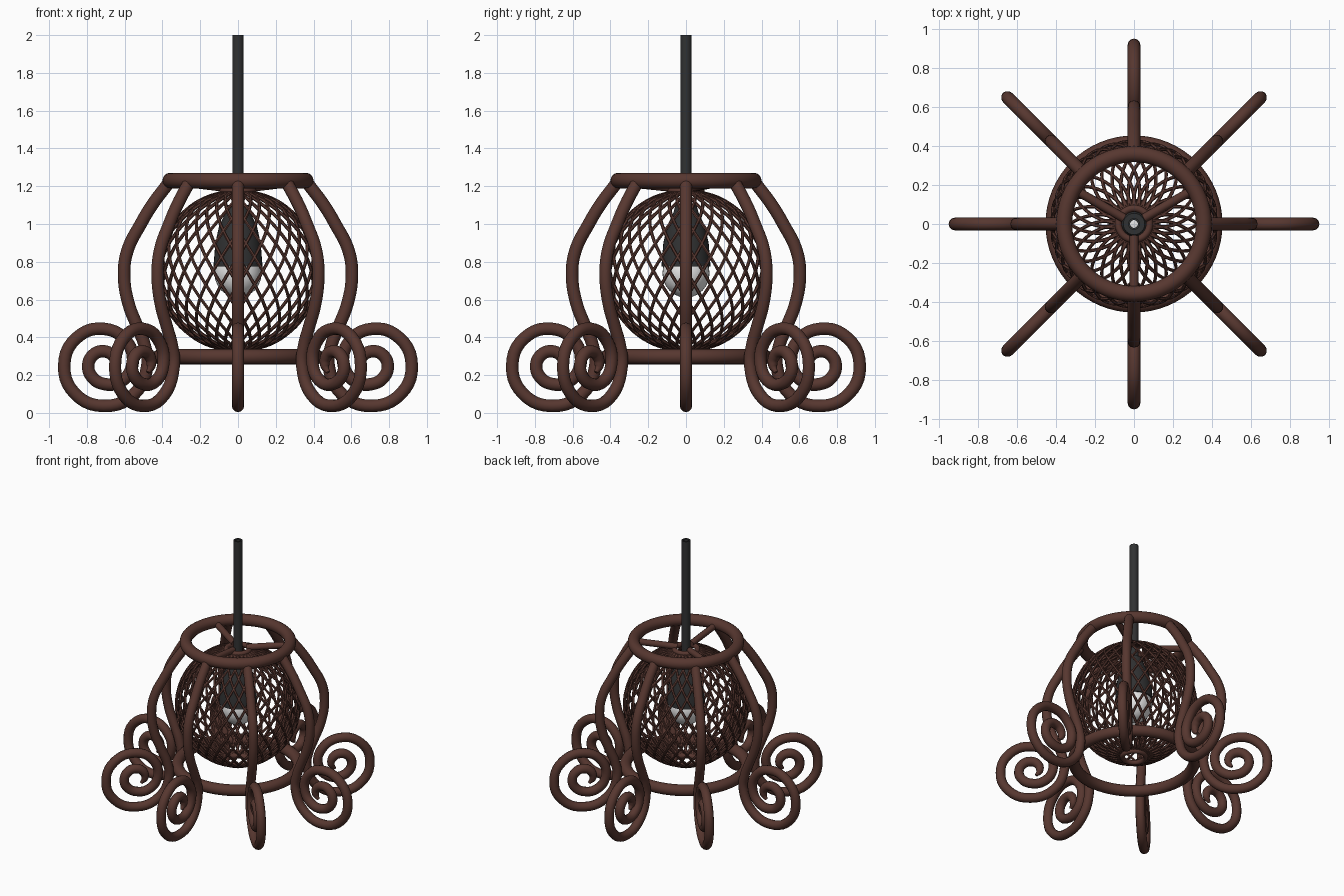
import bpy, bmesh, math
from math import sin, cos, pi, radians

if "Cube" in bpy.data.objects:
    bpy.data.objects.remove(bpy.data.objects["Cube"])

def material(name, col):
    m = bpy.data.materials.new(name)
    m.diffuse_color = (*col, 1)
    m.use_nodes = True
    m.node_tree.nodes["Principled BSDF"].inputs["Base Color"].default_value = m.diffuse_color
    return m

BROWN = material("rust_brown", (0.095, 0.038, 0.029))
GREY = material("dark_grey", (0.03, 0.031, 0.032))
WHITE = material("bulb_white", (0.8, 0.8, 0.8))

def activate(ob):
    bpy.ops.object.select_all(action='DESELECT')
    ob.select_set(True)
    bpy.context.view_layer.objects.active = ob

def tubes(name, paths, radius, mat, res=4, bevel=3, tapers=None):
    """Round tubes swept along smooth paths, as one mesh."""
    cu = bpy.data.curves.new(name, 'CURVE')
    cu.dimensions = '3D'
    cu.bevel_depth, cu.bevel_resolution = radius, bevel
    cu.resolution_u, cu.use_fill_caps = res, True
    for pts in paths:
        sp = cu.splines.new('BEZIER')
        sp.bezier_points.add(len(pts) - 1)
        for i, (b, p) in enumerate(zip(sp.bezier_points, pts)):
            b.co = p
            b.handle_left_type = b.handle_right_type = 'AUTO'
            b.radius = tapers[i] if tapers else 1
    ob = bpy.data.objects.new(name, cu)
    bpy.context.collection.objects.link(ob)
    activate(ob)
    bpy.ops.object.convert(target='MESH')
    ob = bpy.context.object
    ob.data.materials.clear()
    ob.data.materials.append(mat)
    bpy.ops.object.shade_smooth_by_angle(angle=radians(50))
    return ob

def ring(name, major, minor, z):
    bpy.ops.mesh.primitive_torus_add(major_radius=major, minor_radius=minor, location=(0, 0, z),
                                     major_segments=64, minor_segments=16)
    ob = bpy.context.object
    ob.name = name
    ob.data.materials.append(BROWN)
    bpy.ops.object.shade_smooth()

def lathe(name, profile, mat, n=32):
    """Spin a (radius, height) profile round the z axis."""
    bm = bmesh.new()
    vs = [bm.verts.new((r, 0, z)) for r, z in profile]
    es = [bm.edges.new(p) for p in zip(vs, vs[1:])]
    bmesh.ops.spin(bm, geom=vs + es, cent=(0, 0, 0), axis=(0, 0, 1), angle=2 * pi, steps=n)
    bmesh.ops.remove_doubles(bm, verts=bm.verts, dist=1e-4)
    bmesh.ops.recalc_face_normals(bm, faces=bm.faces)
    me = bpy.data.meshes.new(name)
    bm.to_mesh(me)
    bm.free()
    ob = bpy.data.objects.new(name, me)
    bpy.context.collection.objects.link(ob)
    me.materials.append(mat)
    activate(ob)
    bpy.ops.object.shade_smooth_by_angle(angle=radians(40))

# Scrolled arms: bowed upper part, then a spiral with a tapered tip
upper = [(.365, 1.22), (.455, 1.1), (.515, 1.0), (.585, .86), (.603, .73),
         (.58, .58), (.53, .45), (.495, .36)]
spiral_r = [.23, .22, .213, .213, .21, .206, .195, .175, .15, .122, .097, .087,
            .083, .08, .076, .07, .06, .05]
scroll = [(.71 + r * cos(pi + i * pi / 4), .25 + r * sin(pi + i * pi / 4))
          for i, r in enumerate(spiral_r)]
path = [(r, 0, z) for r, z in upper + scroll]
taper = [1] * (len(path) - 3) + [.95, .75, .3]
arm = tubes("scroll_arm_1", [path], 0.033, BROWN, 5, 4, taper)
for k in range(1, 8):
    o = bpy.data.objects.new(f"scroll_arm_{k + 1}", arm.data)
    o.rotation_euler.z = k * pi / 4
    bpy.context.collection.objects.link(o)

# Hoops holding the arms, and small collars at the cage poles
ring("top_ring", 0.359, 0.041, 1.23)
ring("bottom_ring", 0.415, 0.04, 0.297)
ring("cage_top_collar", 0.08, 0.018, 1.175)
ring("cage_bottom_collar", 0.08, 0.018, 0.328)

# Three spokes from the collar to the top ring
spokes = []
for a in (-90, 30, 150):
    c, s = cos(radians(a)), sin(radians(a))
    spokes.append([(r * c, r * s, z) for r, z in ((.06, 1.19), (.2, 1.205), (.35, 1.22))])
tubes("hanger_spokes", spokes, 0.023, BROWN, 2)

# Spherical lattice cage of crossing twisted strands
N, R, STEPS, CAP = 30, 0.425, 12, 0.19
strands = []
for k in range(N):
    for d in (-1, 1):
        pts = []
        for i in range(STEPS + 1):
            t = CAP + (pi - 2 * CAP) * i / STEPS
            a = 2 * pi * k / N + d * radians(48) * (2 * i / STEPS - 1)
            pts.append((R * sin(t) * cos(a), R * sin(t) * sin(a), 0.752 + R * cos(t)))
        strands.append(pts)
tubes("lattice_cage", strands, 0.009, BROWN, 3, 1)

# Hanging tube, lamp socket and bulb
lathe("hanging_rod", [(.02, 1.05), (.03, 1.05), (.03, 2), (.02, 2), (.02, 1.05)], GREY, 20)
lathe("lamp_socket", [(.02, 1.1), (.055, 1.1), (.07, 1.05), (.1, .99), (.12, .9), (.13, .775),
                      (.115, .775)], GREY)
bulb = [(.125 * cos(t), .74 + .13 * sin(t)) for t in [-pi / 2 + i * pi / 12 for i in range(13)]]
lathe("light_bulb", bulb, WHITE)
